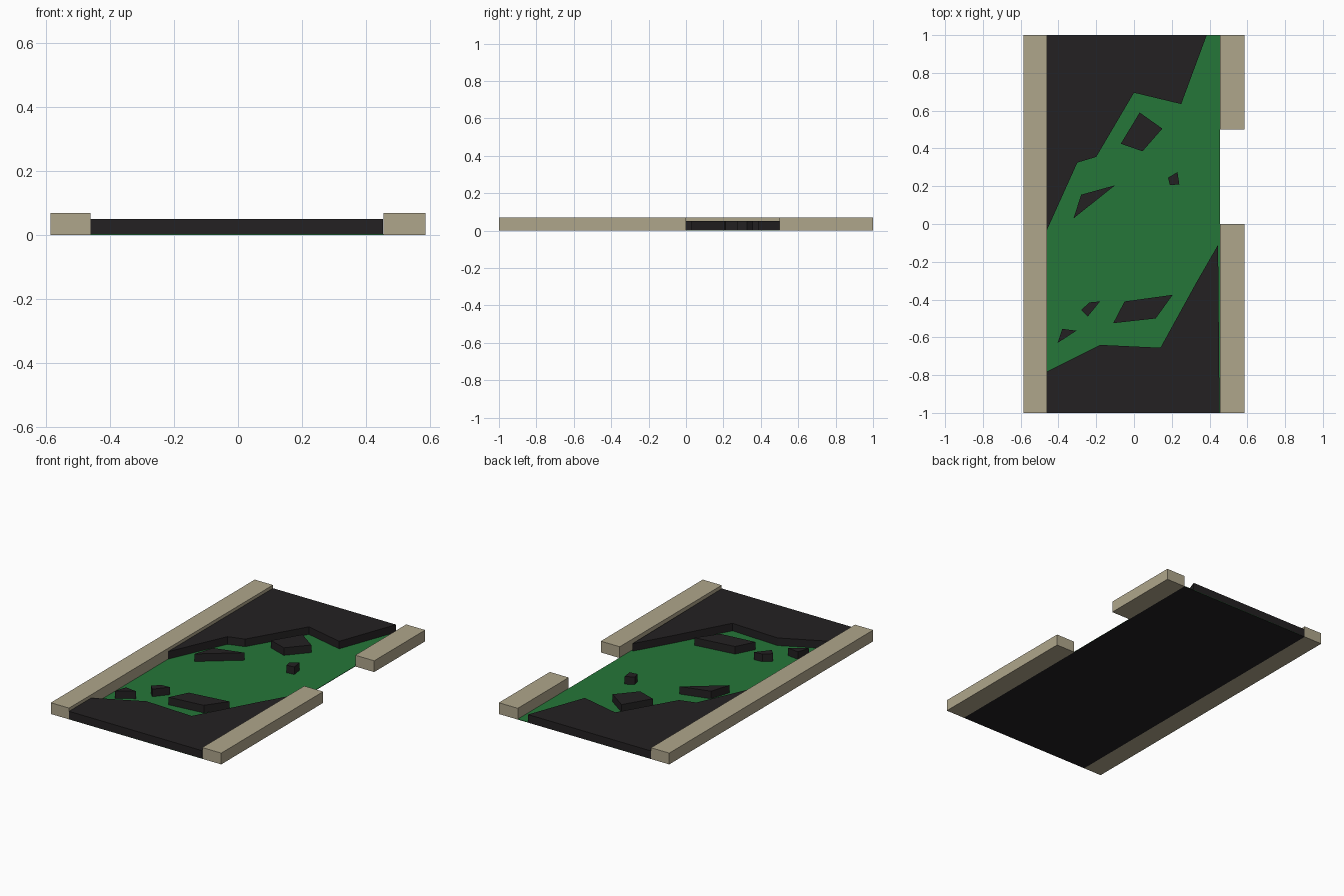
import bpy, bmesh

if "Cube" in bpy.data.objects:
    bpy.data.objects.remove(bpy.data.objects["Cube"])


def material(name, color):
    m = bpy.data.materials.new(name)
    m.diffuse_color = (*color, 1)
    m.use_nodes = True
    m.node_tree.nodes["Principled BSDF"].inputs["Base Color"].default_value = m.diffuse_color
    return m


TAN = material("sandstone", (0.43, 0.38, 0.26))
DARK = material("dark_rock", (0.017, 0.015, 0.016))
GREEN = material("green_floor", (0.018, 0.18, 0.04))


def prism(name, outline, z0, z1, mat):
    """Extrude a flat outline from z0 up to z1."""
    bm = bmesh.new()
    face = bm.faces.new([bm.verts.new((x, y, z0)) for x, y in outline])
    if z1 > z0:
        top = bmesh.ops.extrude_face_region(bm, geom=[face], use_keep_orig=True)
        verts = [g for g in top["geom"] if isinstance(g, bmesh.types.BMVert)]
        bmesh.ops.translate(bm, verts=verts, vec=(0, 0, z1 - z0))
    bmesh.ops.recalc_face_normals(bm, faces=bm.faces)
    mesh = bpy.data.meshes.new(name)
    bm.to_mesh(mesh)
    bm.free()
    mesh.materials.append(mat)
    obj = bpy.data.objects.new(name, mesh)
    bpy.context.collection.objects.link(obj)
    return obj


def rect(x0, x1, y0, y1):
    return [(x0, y0), (x1, y0), (x1, y1), (x0, y1)]


# Kerb walls: a full one on the left, two with a gap on the right
for name, box in {
    "left_wall": (-0.585, -0.46, -1, 1),
    "right_wall_front": (0.455, 0.585, -1, 0),
    "right_wall_back": (0.455, 0.585, 0.5, 1),
}.items():
    prism(name, rect(*box), 0, 0.07, TAN)

# Dark underside with the green floor on top
prism("base", rect(-0.46, 0.455, -1, 1), 0, 0.001, DARK)
prism("floor", rect(-0.46, 0.455, -1, 1), 0.001, 0.003, GREEN)

# Raised banks at both ends
prism("front_bank", [(-0.46, -1), (0.453, -1), (0.445, -0.11), (0.33, -0.31),
                     (0.14, -0.655), (-0.18, -0.64), (-0.46, -0.78)], 0, 0.05, DARK)
prism("back_bank", [(-0.46, 1), (-0.46, -0.03), (-0.30, 0.325), (-0.20, 0.355),
                    (0.0, 0.695), (0.25, 0.635), (0.385, 1)], 0, 0.05, DARK)

# Loose rocks standing on the floor
rocks = [
    [(0.03, 0.59), (0.15, 0.505), (0.045, 0.385), (-0.07, 0.425)],
    [(-0.28, 0.155), (-0.10, 0.205), (-0.32, 0.03)],
    [(0.18, 0.245), (0.23, 0.275), (0.24, 0.21), (0.19, 0.205)],
    [(-0.05, -0.41), (0.205, -0.375), (0.115, -0.50), (-0.11, -0.525)],
    [(-0.235, -0.415), (-0.18, -0.41), (-0.245, -0.49), (-0.28, -0.455)],
    [(-0.38, -0.555), (-0.305, -0.565), (-0.405, -0.63)],
]
for i, outline in enumerate(rocks, 1):
    prism(f"rock_{i}", outline, 0.001, 0.05, DARK)
